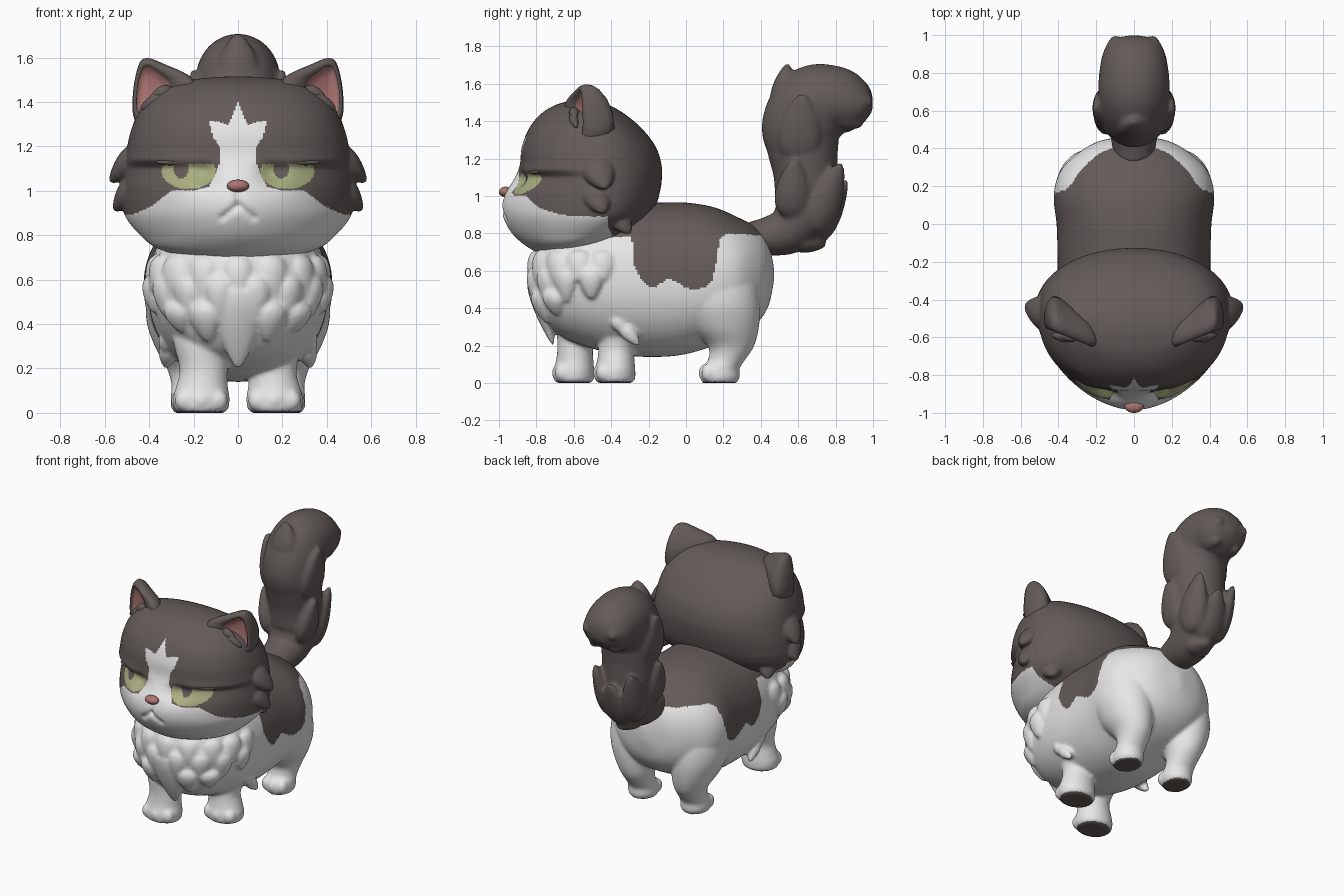
import bpy, bmesh, math
from mathutils import Vector

if "Cube" in bpy.data.objects:
    bpy.data.objects.remove(bpy.data.objects["Cube"])


def material(name, rgb):
    m = bpy.data.materials.new(name)
    m.diffuse_color = (*rgb, 1)
    m.use_nodes = True
    m.node_tree.nodes["Principled BSDF"].inputs["Base Color"].default_value = m.diffuse_color
    return m


DARK = material("dark fur", (0.125, 0.105, 0.098))
WHITE = material("white fur", (0.80, 0.80, 0.80))
PINK = material("pink skin", (0.42, 0.18, 0.17))
GREEN = material("green eye", (0.40, 0.43, 0.22))


def make(name, verts, faces, mats, rule=None):
    me = bpy.data.meshes.new(name)
    me.from_pydata(verts, [], faces)
    for m in mats:
        me.materials.append(m)
    bm = bmesh.new()
    bm.from_mesh(me)
    bmesh.ops.recalc_face_normals(bm, faces=bm.faces)
    for f in bm.faces:
        f.smooth = True
        if rule:
            f.material_index = rule(f.calc_center_median())
    bm.to_mesh(me)
    bm.free()
    ob = bpy.data.objects.new(name, me)
    bpy.context.collection.objects.link(ob)
    return ob


def fuse(name, parts, voxel, smooth, mats, rule=None):
    """Melt overlapping parts into one soft skin and colour it by rule."""
    bpy.context.view_layer.update()
    verts, faces = [], []
    for ob in parts:
        s = len(verts)
        verts += [ob.matrix_world @ v.co for v in ob.data.vertices]
        faces += [[s + i for i in p.vertices] for p in ob.data.polygons]
        bpy.data.objects.remove(ob)
    raw = make(name + "_raw", verts, faces, [])
    mod = raw.modifiers.new("melt", 'REMESH')
    mod.mode, mod.voxel_size = 'VOXEL', voxel
    mod = raw.modifiers.new("soften", 'SMOOTH')
    mod.factor, mod.iterations = 0.5, smooth
    me = raw.evaluated_get(bpy.context.evaluated_depsgraph_get()).to_mesh()
    verts, faces = [v.co.copy() for v in me.vertices], [tuple(p.vertices) for p in me.polygons]
    bpy.data.objects.remove(raw)
    return make(name, verts, faces, mats, rule)


def spline(keys, per):
    """Smooth rows through key rows (Catmull-Rom)."""
    k = [keys[0]] + list(keys) + [keys[-1]]
    out = []
    for i in range(1, len(k) - 2):
        for j in range(per):
            t = j / per
            out.append([0.5 * (2 * b + (c - a) * t + (2 * a - 5 * b + 4 * c - d) * t * t
                        + (3 * b - a - 3 * c + d) * t ** 3)
                        for a, b, c, d in zip(k[i - 1], k[i], k[i + 1], k[i + 2])])
    return out + [list(keys[-1])]


def loft(name, rows, cols, point, mats, rule=None):
    verts = [point(r, 2 * math.pi * j / cols) for r in rows for j in range(cols)]
    n = len(rows)
    faces = [(i * cols + j, i * cols + (j + 1) % cols, (i + 1) * cols + (j + 1) % cols, (i + 1) * cols + j)
             for i in range(n - 1) for j in range(cols)]
    faces += [tuple(range(cols)), tuple(range((n - 1) * cols, n * cols))]
    return make(name, verts, faces, mats, rule)


def spow(v, e):
    return math.copysign(abs(v) ** e, v)


def lerp(pts, x):
    for (a, p), (b, q) in zip(pts, pts[1:]):
        if x <= b:
            return p + (q - p) * max(0, (x - a) / (b - a))
    return pts[-1][1]


def inside(poly, x, z):
    hit = False
    for (a, b), (c, d) in zip(poly, poly[1:] + poly[:1]):
        if (b > z) != (d > z) and x < a + (z - b) / (d - b) * (c - a):
            hit = not hit
    return hit


def locks(name, items, mat, nu=16, nv=12):
    """Tapered tufts: (base, tip, half width, half thickness, outward direction)."""
    rows = []
    verts, faces = [], []
    for a, b, w, th, out in items:
        a, b = Vector(a), Vector(b)
        d = (b - a) / 2
        side = d.cross(Vector(out)).normalized()
        o = side.cross(d).normalized()
        s = len(verts)
        for i in range(nv + 1):
            q = math.pi * (0.005 + 0.99 * i / nv)
            h, r = -math.cos(q), math.sin(q)
            r *= 1 - 0.4 * h
            for j in range(nu):
                t = 2 * math.pi * j / nu
                verts.append((a + b) / 2 + d * h + side * w * r * math.cos(t) + o * th * r * math.sin(t))
        faces += [(s + i * nu + j, s + i * nu + (j + 1) % nu, s + (i + 1) * nu + (j + 1) % nu, s + (i + 1) * nu + j)
                  for i in range(nv) for j in range(nu)]
        faces += [tuple(range(s, s + nu)), tuple(range(s + nv * nu, s + nv * nu + nu))]
    return make(name, verts, faces, [mat])


def ball(name, loc, radii, mat, turn=0):
    bpy.ops.mesh.primitive_uv_sphere_add(segments=32, ring_count=20, location=loc, rotation=(0, 0, turn))
    ob = bpy.context.object
    ob.name = name
    ob.scale = radii
    ob.data.materials.append(mat)
    bpy.ops.object.shade_smooth()
    return ob


# Head: horizontal rings (z, widest y, front y, back y, half width)
head = [(.68, -.70, -.73, -.66, .03), (.695, -.66, -.79, -.53, .20), (.74, -.60, -.865, -.39, .36),
        (.80, -.53, -.93, -.28, .44), (.88, -.47, -.975, -.20, .505), (.95, -.45, -.985, -.16, .52),
        (1.02, -.45, -.965, -.14, .52), (1.08, -.45, -.925, -.13, .515), (1.16, -.46, -.89, -.13, .505),
        (1.26, -.47, -.878, -.16, .485), (1.36, -.48, -.84, -.235, .445), (1.44, -.50, -.775, -.33, .375),
        (1.49, -.53, -.69, -.42, .27), (1.511, -.55, -.60, -.50, .11), (1.514, -.55, -.56, -.54, .01)]
mouth = [((0, 1.0), (0, .935)), ((0, .935), (.07, .88))]
blaze = [(0, 1.40), (.02, 1.35), (.045, 1.295), (.085, 1.31), (.13, 1.315), (.115, 1.25), (.08, 1.19),
         (.085, 1.12), (.10, 1.08), (.13, 1.02), (.20, 1.0), (.30, 1.0), (.39, .93), (.47, .895),
         (.60, .88), (.60, 0), (-.01, 0), (-.01, 1.40)]


def head_point(r, t):
    z, c, front, back, hw = r
    t -= .35 * math.sin(t)
    s, co = math.sin(t), math.cos(t)
    # flatter forehead overhanging the eyes as a brow
    e = 2 / lerp([(1.105, 1.78), (1.14, 2.3), (1.35, 2.3), (1.45, 2)], z) if co > 0 else .95
    x = hw * spow(s, e)
    y = c - ((c - front) if co > 0 else (back - c)) * spow(co, e)
    if co > 0:  # sunken inner eye corners
        y += .035 * math.exp(-((abs(x) - .15) / .06) ** 2 - ((z - 1.075) / .05) ** 2)
    if co > 0 and abs(x) < .12 and .84 < z < 1.04:  # frown groove
        p = Vector((abs(x), z))
        for a, b in mouth:
            a, b = Vector(a), Vector(b)
            k = min(1, max(0, (p - a).dot(b - a) / (b - a).length_squared))
            y += .014 * math.exp(-((p - a - (b - a) * k).length / .016) ** 2)
    return (x, y, z)


def head_rule(p):
    ax = abs(p.x)
    if p.y < -.6 and p.z < 1.122 and ((ax - .222) / .122) ** 2 + ((p.z - 1.09) / .082) ** 2 < 1:
        px = -.256 if p.x < 0 else .195
        return 0 if ((p.x - px) / .034) ** 2 + ((p.z - 1.10) / .045) ** 2 < 1 else 2
    low = lerp([(-.45, .9), (-.38, .765), (0, .765)], p.y)
    return 1 if (p.y < -.42 and inside(blaze, ax, p.z)) or p.z < min(low, .88) else 0


head_parts = [loft("skull", spline(head, 14), 240, head_point, [])]
cheeks = []
for s in (-1, 1):
    cheeks += [((s * .42, -.49, 1.19), (s * .575, -.43, 1.04), .085, .06, (s, 0, 1)),
               ((s * .44, -.50, 1.05), (s * .557, -.44, .91), .075, .055, (s, 0, 1)),
               ((s * .36, -.40, .93), (s * .43, -.30, .80), .07, .05, (s, 1, 0))]
head_parts.append(locks("cheek_tufts", cheeks, DARK))
fuse("head", head_parts, .0078, 3, [DARK, WHITE, GREEN], head_rule)
ball("nose", (0, -.965, 1.022), (.05, .035, .028), PINK)

# Ears: cupped rings around a rounded outline, pink inside, deep at the base
outline = [(.18, 1.45), (.215, 1.515), (.33, 1.57), (.405, 1.597), (.445, 1.572), (.472, 1.45), (.466, 1.32), (.38, 1.22),
           (.25, 1.30)]
edge = spline(outline + outline[:1], 6)[:-1]
ear_rows = [(.02, 0), (.4, -.005), (.72, -.015), (.76, -.035), (.86, -.04), (.95, -.025), (1, 0), (.97, .03), (.82, .065),
            (.5, .10), (.02, .115)]
for sx, side in ((-1, "left"), (1, "right")):
    def ear_point(r, t):
        x, z = edge[round(t / (2 * math.pi) * len(edge)) % len(edge)]
        kx = .62 if x < .39 and r[0] < .8 else 1
        x, z = .40 + (x - .40) * r[0] * kx, 1.455 + (z - 1.455) * r[0]
        deep = 1 + max(0, 1.55 - z) * 2.5 if r[1] > 0 else 1
        return (sx * x, -.55 + r[1] * deep + (x - .37) * .4, z)
    ear = loft(side + "_ear", ear_rows, len(edge), ear_point, [DARK, PINK])
    for i, f in enumerate(ear.data.polygons):
        if i < 2 * len(edge) or i == 10 * len(edge):
            f.material_index = 1
    # Heavy upper eyelid and inner ear fluff
    ball(side + "_eyelid", (sx * .235, -.822, 1.128), (.142, .028, .016), DARK, sx * .27)
    locks(side + "_ear_fluff", [
        ((sx * .30, -.60, 1.46), (sx * .40, -.595, 1.41), .03, .025, (0, -1, 0)),
        ((sx * .32, -.61, 1.42), (sx * .44, -.585, 1.37), .035, .025, (0, -1, 0))], DARK)

# Body: rings along y (y, half width, bottom z, top z)
body = [(-.83, .02, .52, .60), (-.815, .13, .44, .68), (-.78, .21, .37, .75), (-.70, .31, .27, .85),
        (-.55, .37, .20, .94), (-.35, .40, .15, .965), (-.15, .405, .14, .965), (0, .41, .155, .965),
        (.15, .425, .20, .94), (.28, .39, .25, .885), (.38, .29, .32, .83), (.44, .18, .41, .75), (.47, .02, .54, .62)]


def body_point(r, t):
    y, hw, zb, zt = r
    return (hw * spow(math.sin(t), .92), y, (zb + zt) / 2 + (zt - zb) / 2 * spow(math.cos(t), .92))


body_parts = [loft("trunk", spline(body, 6), 72, body_point, [])]

# Legs: rings (x, y, z, x radius, y radius); the front pair is mid-step
front_leg = [(.165, -.60, 0, .10, .085), (.165, -.60, .02, .122, .107), (.165, -.60, .07, .127, .109),
             (.162, -.595, .12, .116, .10), (.155, -.59, .20, .108, .097), (.165, -.56, .35, .13, .13),
             (.17, -.52, .50, .10, .11)]
hind_leg = [(.205, .18, 0, .08, .09), (.205, .182, .03, .097, .105), (.205, .188, .08, .097, .10), (.205, .22, .13, .095, .10),
            (.21, .24, .20, .11, .125), (.225, .205, .30, .15, .185), (.235, .18, .42, .178, .215),
            (.24, .17, .55, .165, .20), (.24, .17, .68, .10, .12)]
for sx, dy, keys in ((-1, 0, front_leg), (1, .22, front_leg), (-1, 0, hind_leg), (1, 0, hind_leg)):
    body_parts.append(loft("leg", spline(keys, 6), 40, lambda r, t: (
        sx * (r[0] + r[3] * math.cos(t)), r[1] + dy + r[4] * math.sin(t), r[2]), []))
    x0, y0, _, rx, ry = keys[1]
    for i in (-1, 0, 1):
        body_parts.append(ball("toe", (sx * (x0 + i * rx * .6), y0 + dy - ry * (.68 if i == 0 else .54), .055),
                               (rx * .38, .044, .05), WHITE))

# Chest ruff: a soft collar with overlapping locks
body_parts.append(ball("collar", (0, -.50, .60), (.41, .335, .17), WHITE))


def chest(deg, z):
    k = lerp([(.2, .66), (.36, .88), (.5, 1.0), (.6, 1.01), (.72, .88)], z)
    a = math.radians(deg)
    return (math.sin(a) * .40 * k, -.47 - math.cos(a) * .36 * k, z)


ruff = [(d, .71, .53 + abs(d) * .0002, .065) for d in (-95, -72, -50, -25, 0, 25, 50, 72, 95)]
ruff += [(d, .62, .39 + abs(d) * .0007, .06) for d in (-84, -60, -37, -13, 13, 37, 60, 84)]
ruff += [(d, .50, .27 + abs(d) * .002, .065) for d in (-46, -24, 24, 46)]
ruff += [(0, .58, .20, .09)]
body_parts.append(locks("chest_ruff", [
    (chest(d, a), chest(d, b), w, .04, (math.sin(math.radians(d)), -math.cos(math.radians(d)), 0))
    for d, a, b, w in ruff], WHITE))
body_parts.append(locks("elbow_tufts", [((s * .31, -.40 + q, .37 - q), (s * .325, -.30 + q, .25 - q), .04, .04, (s, 0, 0))
                                        for s in (-1, 1) for q in (0, .05)], WHITE))

# One soft body skin: dark saddle and dark soles on white
saddle = [(-.9, .78), (-.29, .78), (-.275, .62), (-.235, .55), (-.19, .51), (-.15, .52), (-.1, .56), (-.06, .545),
          (0, .51), (.05, .50), (.10, .51), (.14, .55), (.165, .66), (.18, .77), (.22, .80), (.38, .79), (.5, .79)]
fuse("body", body_parts, .0115, 3, [DARK, WHITE],
     lambda p: int(.009 < p.z < lerp(saddle, p.y)))

# Tail: rings square to a curved path (y, z, radius, x radius)
tail = spline([(.34, .77, .09, .10), (.44, .785, .105, .12), (.55, .82, .13, .14), (.635, .93, .165, .165),
               (.64, 1.10, .17, .175), (.625, 1.25, .19, .185), (.62, 1.37, .215, .19), (.68, 1.485, .213, .19),
               (.79, 1.51, .188, .185), (.90, 1.485, .15, .165), (.965, 1.465, .09, .12), (.995, 1.455, .01, .01)], 7)
tail_rows = []
for i, r in enumerate(tail):
    a, b = tail[max(0, i - 1)], tail[min(len(tail) - 1, i + 1)]
    d = Vector((b[0] - a[0], b[1] - a[1])).normalized()
    tail_rows.append((*r, d.x, d.y))
tail_parts = [loft("tail_core", tail_rows, 48, lambda r, t: (
    r[3] * math.cos(t), r[0] - r[5] * r[2] * math.sin(t), r[1] + r[4] * r[2] * math.sin(t)), [])]
tufts = [((0, .70, .76), (0, .86, 1.09), .10, .06, (0, 1, 0)), ((0, .50, 1.46), (0, .545, 1.71), .09, .06, (0, -1, 1)),
         ((0, .56, .77), (0, .75, .74), .09, .06, (0, 0, -1))]
for s in (-1, 1):
    tufts += [((s * .10, .68, .80), (s * .14, .83, 1.18), .09, .06, (s, .5, 0)),
              ((s * .12, .56, .88), (s * .20, .58, 1.20), .09, .05, (s, 0, 0)),
              ((s * .13, .60, 1.18), (s * .205, .62, 1.55), .11, .05, (s, 0, 0)),
              ((s * .09, .78, 1.53), (s * .10, 1.0, 1.50), .08, .07, (s, 0, 1)),
              ((s * .08, .76, 1.45), (s * .08, .95, 1.38), .07, .06, (s, 0, -1))]
tail_parts.append(locks("tail_tufts", tufts, DARK))
fuse("tail", tail_parts, .013, 3, [DARK])
